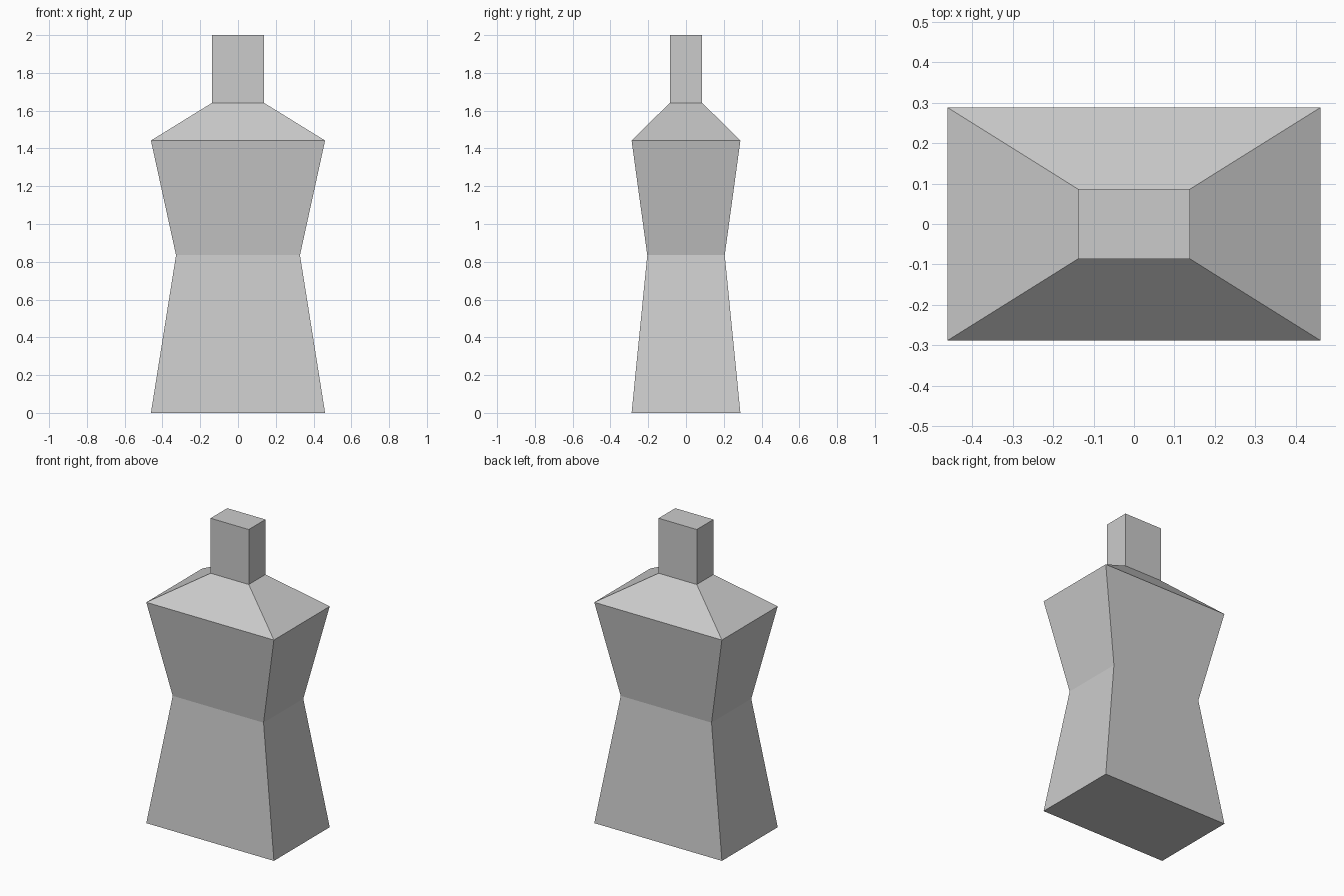
import bpy, bmesh

if "Cube" in bpy.data.objects:
    bpy.data.objects.remove(bpy.data.objects["Cube"])

# Bottle profile: half width, half depth, height
PROFILE = [
    (0.461, 0.288, 0.0),     # base
    (0.328, 0.205, 0.835),   # waist
    (0.461, 0.288, 1.442),   # shoulder
    (0.138, 0.086, 1.641),   # neck base
    (0.138, 0.086, 2.0),     # top
]


def loft(name, sections):
    """Join stacked rectangular sections into a closed flat-faced solid."""
    bm = bmesh.new()
    rings = [[bm.verts.new((sx * w, sy * d, z))
              for sx, sy in ((-1, -1), (1, -1), (1, 1), (-1, 1))]
             for w, d, z in sections]
    for low, high in zip(rings, rings[1:]):
        for i in range(4):
            j = (i + 1) % 4
            bm.faces.new((low[i], low[j], high[j], high[i]))
    bm.faces.new(rings[0][::-1])
    bm.faces.new(rings[-1])
    mesh = bpy.data.meshes.new(name)
    bm.to_mesh(mesh)
    bm.free()
    obj = bpy.data.objects.new(name, mesh)
    bpy.context.collection.objects.link(obj)
    return obj


# Waisted bottle with sloped shoulders and square neck
loft("bottle", PROFILE)
